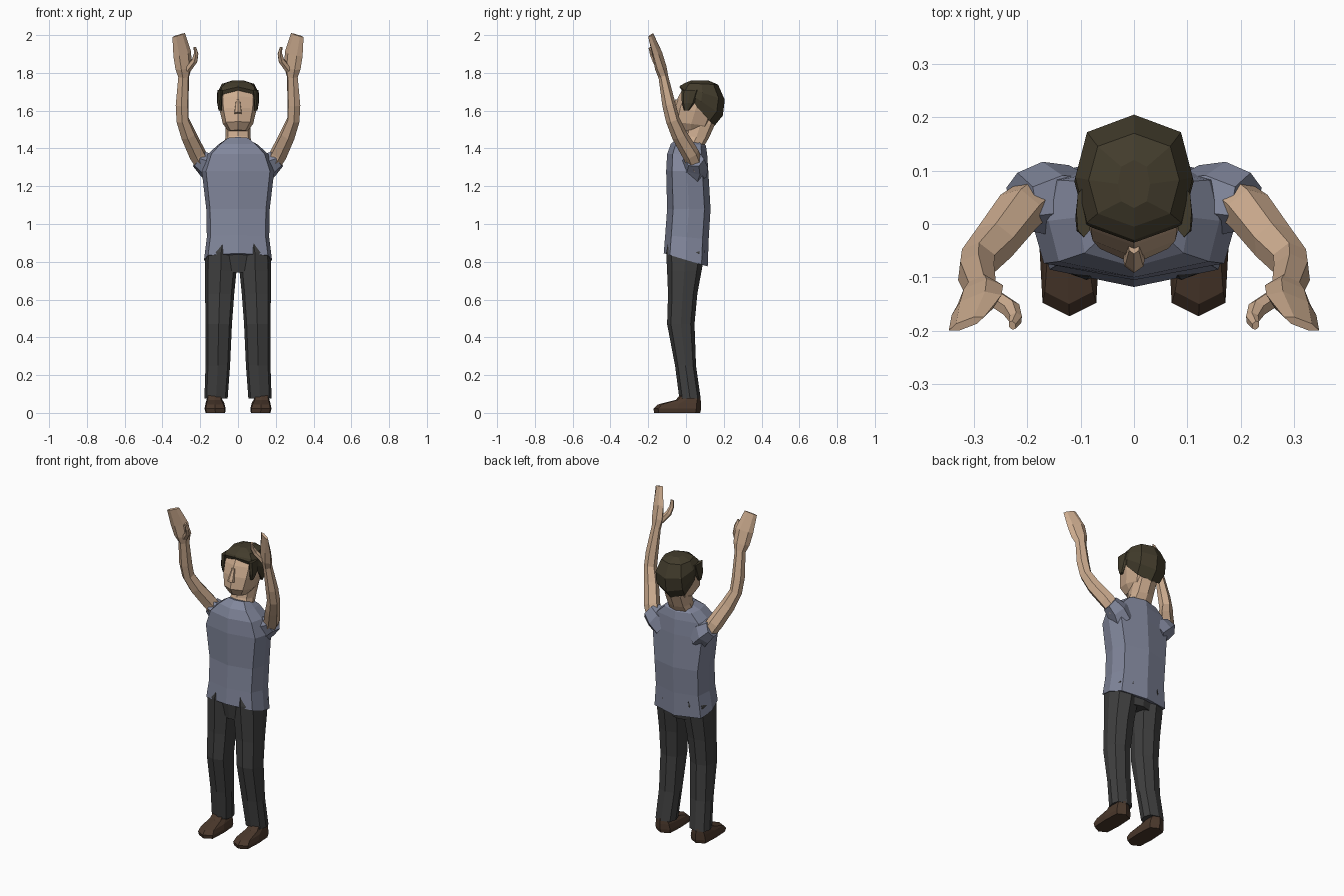
import bpy, bmesh
from mathutils import Vector


def colour(name, rgb):
    m = bpy.data.materials.new(name)
    m.diffuse_color = (*rgb, 1)
    return m


SKIN = colour("skin", (.62, .42, .28))
SHIRT = colour("shirt_cloth", (.22, .24, .33))
TROUSER = colour("trouser_cloth", (.05, .05, .05))
LEATHER = colour("leather", (.07, .04, .025))
HAIR = colour("hair_brown", (.055, .045, .025))


def loft(name, rings, mat, mirror=False):
    """Skin equal-sized point rings into a closed, flat-shaded body."""
    bm = bmesh.new()
    loops = [[bm.verts.new(p) for p in r] for r in rings]
    n = len(loops[0])
    for a, b in zip(loops, loops[1:]):
        for i in range(n):
            j = (i + 1) % n
            bm.faces.new((a[i], a[j], b[j], b[i]))
    bm.faces.new(loops[0])
    bm.faces.new(loops[-1])
    bmesh.ops.recalc_face_normals(bm, faces=bm.faces)
    me = bpy.data.meshes.new(name)
    bm.to_mesh(me)
    bm.free()
    me.materials.append(mat)
    ob = bpy.data.objects.new(name, me)
    bpy.context.collection.objects.link(ob)
    if mirror:
        md = ob.modifiers.new("mirror", 'MIRROR')
        md.use_mirror_merge = False
    return ob


def oval(x0, x1, y0, y1, z, slope=0, kx=.8, ky=.72):
    """Eight-sided ring with a point at front, back and both sides."""
    cx, cy, hx, hy = (x0 + x1) / 2, (y0 + y1) / 2, (x1 - x0) / 2, (y1 - y0) / 2
    unit = [(0, -1), (kx, -ky), (1, 0), (kx, ky), (0, 1), (-kx, ky), (-1, 0), (-kx, -ky)]
    return [(cx + u * hx, cy + v * hy, z + slope * v * hy) for u, v in unit]


def body(name, rows, mat, **k):
    """Centred part from rows of half width, front y, back y, height, slope."""
    return loft(name, [oval(-w, w, a, b, z, s, **k) for w, a, b, z, s in rows], mat)


def limb(name, rows, mat, width=(.9, -.42, 0)):
    """Six-sided mirrored tube from rows of centre, half width, half thickness."""
    rings = []
    pts = [Vector(r[0]) for r in rows]
    for i, (_, w, t) in enumerate(rows):
        d = (pts[min(i + 1, len(pts) - 1)] - pts[max(i - 1, 0)]).normalized()
        u = Vector(width)
        u = (u - d * u.dot(d)).normalized()
        v = d.cross(u)
        rings.append([pts[i] + u * w * a + v * t * b for a, b in
                      ((1, 0), (.5, .9), (-.5, .9), (-1, 0), (-.5, -.9), (.5, -.9))])
    return loft(name, rings, mat, True)


# Shirt with dropped back hem
body("shirt", [(.18, -.118, .115, .81, -.3), (.165, -.11, .12, .93, -.1),
               (.168, -.1, .13, 1.08, 0), (.192, -.105, .118, 1.28, 0),
               (.16, -.1, .112, 1.37, 0), (.105, -.08, .105, 1.42, -.05),
               (.06, -.035, .09, 1.445, -.25)], SHIRT, kx=.88)
limb("sleeve", [((.12, .035, 1.28), .075, .08), ((.165, .048, 1.315), .065, .07),
                ((.21, .042, 1.345), .05, .054)], SHIRT)

# Arms raised, with bent elbows
limb("arm", [((.175, .055, 1.3), .042, .042), ((.215, .025, 1.37), .047, .044),
             ((.262, -.035, 1.47), .043, .04), ((.293, -.07, 1.55), .036, .036),
             ((.296, -.09, 1.63), .037, .034), ((.287, -.122, 1.79), .031, .023)], SKIN)
limb("hand", [((.286, -.12, 1.78), .032, .024), ((.288, -.133, 1.825), .047, .026),
              ((.295, -.152, 1.9), .052, .02), ((.314, -.187, 2.0), .037, .008)], SKIN)
limb("thumb", [((.268, -.135, 1.815), .018, .018), ((.23, -.16, 1.865), .018, .017),
               ((.222, -.178, 1.9), .013, .013), ((.228, -.19, 1.935), .007, .009)], SKIN)

# Trousers
body("hips", [(.12, -.085, .08, .742, 0), (.16, -.1, .1, .85, 0),
              (.155, -.09, .1, .9, 0)], TROUSER)
loft("trouser_leg", [oval(*r) for r in (
    (.055, .178, -.035, .078, .075), (.042, .172, -.058, .053, .25),
    (.032, .172, -.1, .045, .47), (.02, .174, -.095, .06, .63),
    (.008, .175, -.1, .082, .75), (.004, .174, -.105, .1, .85),
    (.004, .16, -.095, .1, .9))], TROUSER, True)

# Shoes
loft("shoe", [oval(*r, .9, .8) for r in (
    (.068, .172, -.168, .075, 0, 0), (.065, .177, -.173, .08, .022, 0),
    (.072, .172, -.15, .08, .05, .05), (.085, .165, -.055, .075, .075, .1),
    (.09, .16, -.025, .07, .1, 0))], LEATHER, True)

# Neck and upturned head
body("neck", [(.075, -.03, .09, 1.41, -.1), (.066, -.01, .12, 1.46, -.1),
              (.066, .0, .155, 1.53, 0), (.06, .02, .15, 1.58, 0)], SKIN)
body("head", [(.05, -.05, .1, 1.49, -.1), (.08, -.075, .13, 1.53, -.12),
              (.097, -.062, .16, 1.6, -.15), (.101, -.04, .17, 1.66, -.15),
              (.085, -.012, .15, 1.715, -.1)], SKIN)
body("nose", [(.02, -.092, -.04, 1.585, -.3), (.018, -.088, -.04, 1.6, -.2),
              (.01, -.056, -.03, 1.66, 0)], SKIN, kx=.9, ky=.5)

# Hair cap, slanting from forehead to nape, with sideburns
body("hair", [(.101, -.025, .15, 1.615, -1.1), (.112, -.035, .195, 1.65, -.66),
              (.11, -.03, .205, 1.695, -.32), (.085, -.005, .17, 1.742, -.05),
              (.03, .03, .12, 1.76, -.02)], HAIR)
loft("sideburn", [oval(*r) for r in (
    (.085, .103, -.01, .015, 1.6), (.085, .11, -.022, .045, 1.64),
    (.08, .108, -.025, .07, 1.71))], HAIR, True)
